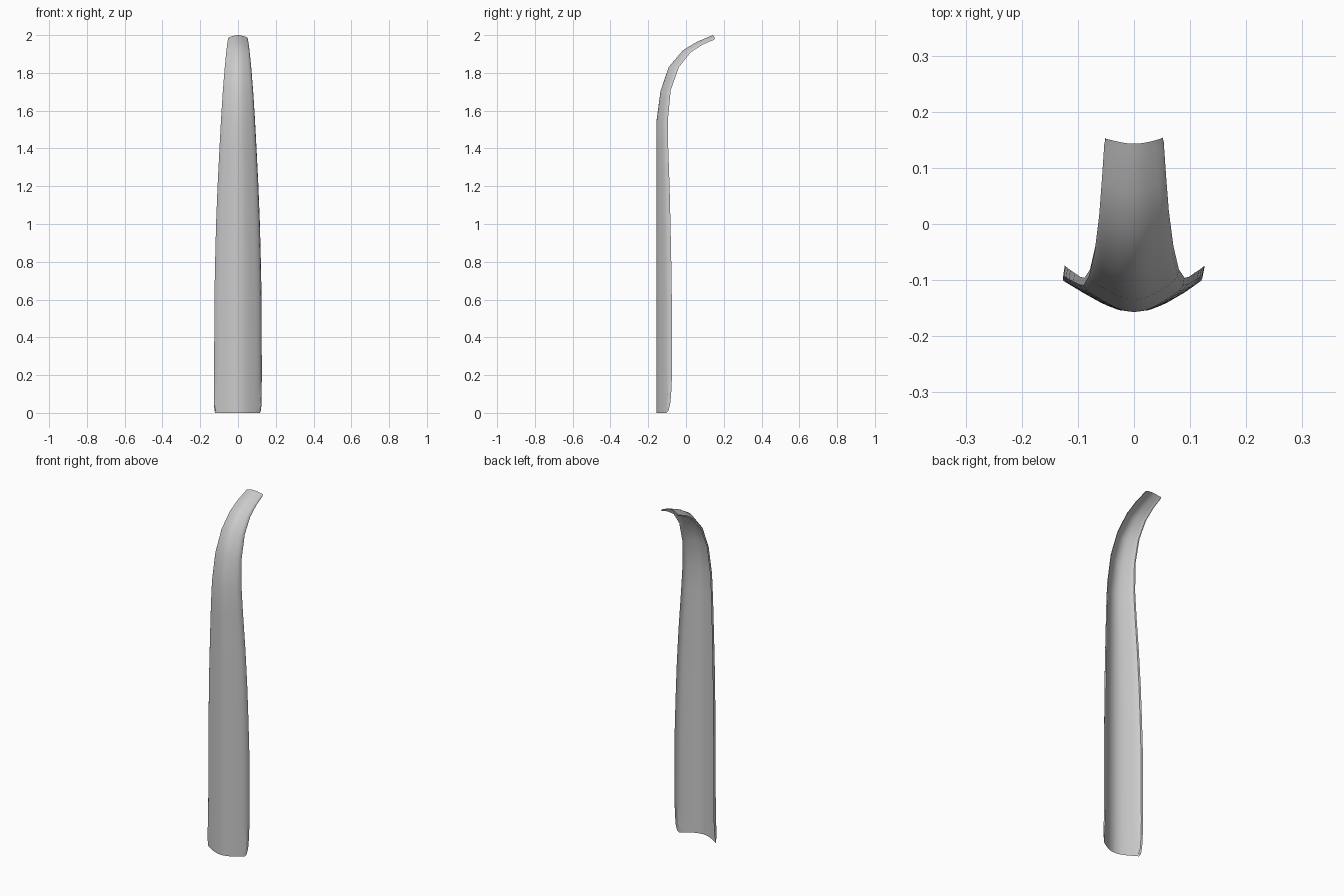
import bpy, bmesh
from mathutils import Vector

# Cross-section: arc position s, width fraction u, depth fraction v
RIGHT = [(0, 0, 0), (.22, .22, .045), (.44, .44, .18), (.66, .71, .42), (.86, .96, .69), (1, 1, 1)]
LEFT = [(0, 0, 0), (.22, .22, .045), (.44, .44, .18), (.66, .72, .42), (.86, 1.01, .69), (1, .98, 1)]


def section(s):
    table = RIGHT if s >= 0 else LEFT
    a = abs(s)
    for (s0, u0, v0), (s1, u1, v1) in zip(table, table[1:]):
        if a <= s1 + 1e-6:
            f = (a - s0) / (s1 - s0)
            return (u0 + f * (u1 - u0)) * (1 if s >= 0 else -1), v0 + f * (v1 - v0)


# Rings: front spine (y, z), rear edge (y, z), half width, arc extent kept
RINGS = [
    (-.157, 0, -.075, 0, .125, .83),
    (-.157, .012, -.075, .012, .125, .90),
    (-.157, .045, -.075, .045, .126, .95),
    (-.157, .10, -.075, .10, .126, .98),
    (-.157, .20, -.074, .20, .126, 1),
    (-.157, .60, -.075, .60, .125, 1),
    (-.157, .80, -.078, .80, .121, 1),
    (-.157, 1.0, -.082, 1.0, .116, 1),
    (-.157, 1.2, -.087, 1.2, .108, 1),
    (-.157, 1.4, -.094, 1.4, .098, 1),
    (-.157, 1.54, -.096, 1.55, .090, 1),
    (-.135, 1.703, -.081, 1.708, .080, 1),
    (-.092, 1.83, -.038, 1.83, .070, 1),
    (-.016, 1.92, .024, 1.908, .062, 1),
    (.055, 1.963, .088, 1.95, .057, 1),
    (.125, 1.993, .146, 1.974, .053, 1),
    (.143, 2.0, .157, 1.981, .052, .93),
]

# Curved blade shell, lofted through the rings
N = 10
bm = bmesh.new()
rows = []
for fy, fz, ey, ez, w, k in RINGS:
    front, edge = Vector((0, fy, fz)), Vector((0, ey, ez))
    row = []
    for i in range(-N, N + 1):
        u, v = section(k * i / N)
        p = front.lerp(edge, v)
        row.append(bm.verts.new((u * w, p.y, p.z)))
    rows.append(row)
for a, b in zip(rows, rows[1:]):
    for i in range(2 * N):
        bm.faces.new((a[i], a[i + 1], b[i + 1], b[i]))
mesh = bpy.data.meshes.new("curved_blade")
bm.to_mesh(mesh)
bm.free()
blade = bpy.data.objects.new("curved_blade", mesh)
bpy.context.collection.objects.link(blade)
bpy.context.view_layer.objects.active = blade
blade.select_set(True)
bpy.ops.object.shade_smooth_by_angle()
